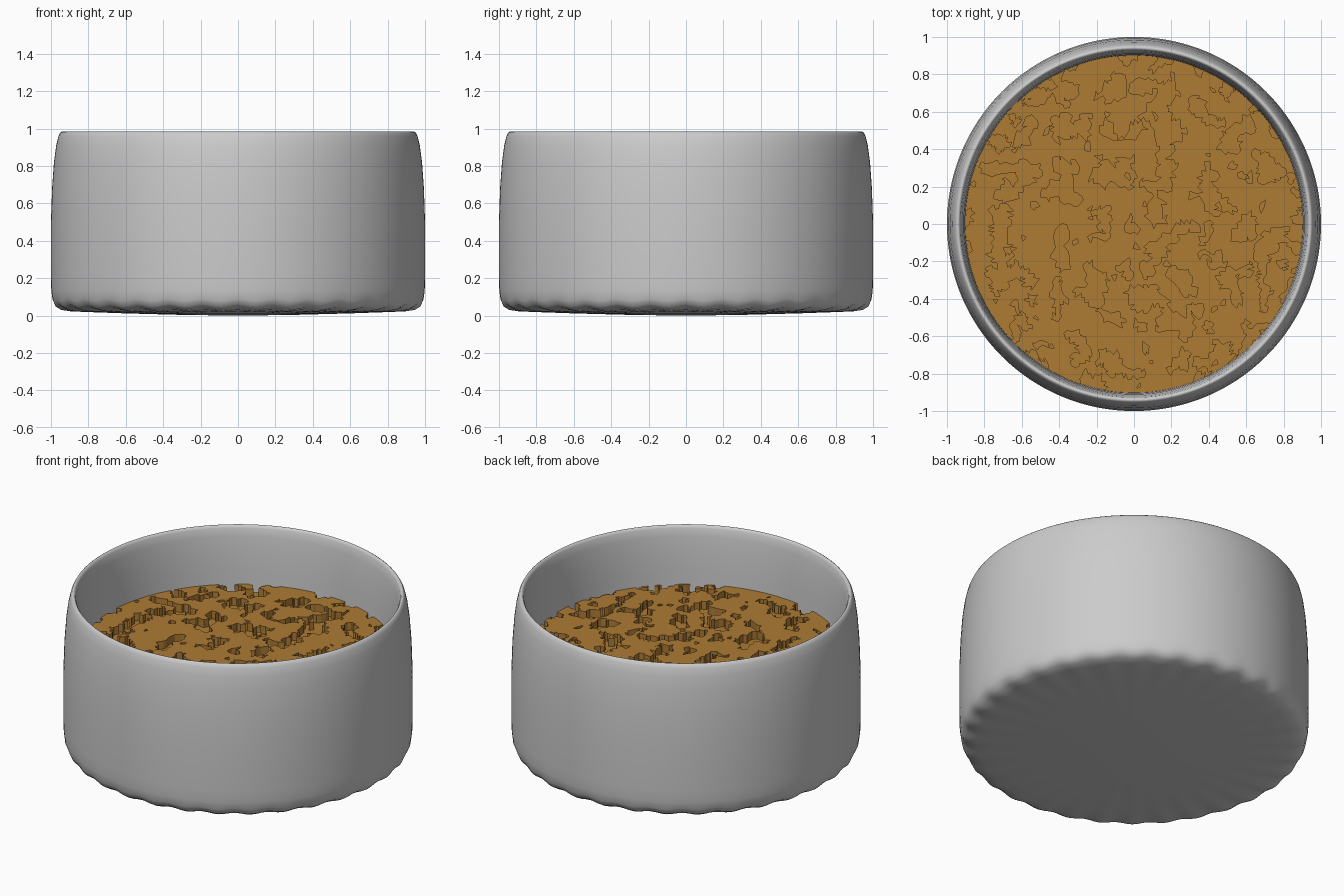
import bpy, bmesh, math, random
from mathutils import Vector, noise

if "Cube" in bpy.data.objects:
    bpy.data.objects.remove(bpy.data.objects["Cube"])

random.seed(4)


def finish(name, bm):
    bmesh.ops.recalc_face_normals(bm, faces=bm.faces)
    mesh = bpy.data.meshes.new(name)
    bm.to_mesh(mesh)
    bm.free()
    obj = bpy.data.objects.new(name, mesh)
    bpy.context.collection.objects.link(obj)
    return obj


# Bowl: lathed (radius, height, ripple) profile, outside bottom to inside floor
PROFILE = [(0, 0, 0), (0.3, 0.004, 0), (0.6, 0.012, 0), (0.8, 0.02, 0.001),
           (0.9, 0.027, 0.004), (0.95, 0.037, 0.006), (0.978, 0.055, 0.007),
           (0.992, 0.085, 0.005), (0.998, 0.13, 0), (1, 0.2, 0), (1, 0.5, 0),
           (0.994, 0.68, 0), (0.984, 0.82, 0), (0.972, 0.91, 0), (0.96, 0.96, 0),
           (0.951, 0.978, 0), (0.943, 0.984, 0), (0.935, 0.981, 0), (0.928, 0.968, 0),
           (0.92, 0.92, 0), (0.91, 0.82, 0), (0.904, 0.7, 0), (0.9, 0.55, 0),
           (0.89, 0.2, 0), (0.85, 0.13, 0), (0, 0.1, 0)]
SIDES, RIPPLES = 192, 32
bm = bmesh.new()
rings = []
for r, z, amp in PROFILE:
    if r == 0:
        rings.append([bm.verts.new((0, 0, z))] * SIDES)
        continue
    ring = []
    for i in range(SIDES):
        a = math.tau * i / SIDES
        ring.append(bm.verts.new((r * math.cos(a), r * math.sin(a),
                                  z + amp * math.cos(RIPPLES * a))))
    rings.append(ring)
for lo, hi in zip(rings, rings[1:]):
    for i in range(SIDES):
        j = (i + 1) % SIDES
        bm.faces.new(dict.fromkeys((lo[i], lo[j], hi[j], hi[i])))
bowl = finish("bowl", bm)
for p in bowl.data.polygons:
    p.use_smooth = True

# Food: jittered disc whose noisy patches are raised into flat-topped crumbs
N, RADIUS, LOW, STEP = 72, 0.902, 0.575, 0.05
bm = bmesh.new()
bmesh.ops.create_grid(bm, x_segments=N, y_segments=N, size=1)
for v in bm.verts:
    x, y = v.co.x, v.co.y
    if max(abs(x), abs(y)) < 0.99:
        x += random.uniform(-0.009, 0.009)
        y += random.uniform(-0.009, 0.009)
    v.co = (RADIUS * x * math.sqrt(1 - y * y / 2),
            RADIUS * y * math.sqrt(1 - x * x / 2), LOW)
bmesh.ops.triangulate(bm, faces=bm.faces)
raised = [f for f in bm.faces
          if noise.noise(f.calc_center_median() * 9) +
          0.5 * noise.noise(f.calc_center_median() * 21 + Vector((3, 7, 1))) > -0.13]
out = bmesh.ops.extrude_face_region(bm, geom=raised)
bmesh.ops.delete(bm, geom=[f for f in raised if f.is_valid], context='FACES_ONLY')
for v in out["geom"]:
    if isinstance(v, bmesh.types.BMVert):
        v.co.z += STEP
food = finish("food", bm)
if food.data.polygons[0].normal.z < -0.5:
    food.data.flip_normals()
mat = bpy.data.materials.new("food_brown")
mat.diffuse_color = (0.42, 0.2, 0.035, 1)
mat.use_nodes = True
mat.node_tree.nodes["Principled BSDF"].inputs["Base Color"].default_value = mat.diffuse_color
food.data.materials.append(mat)
